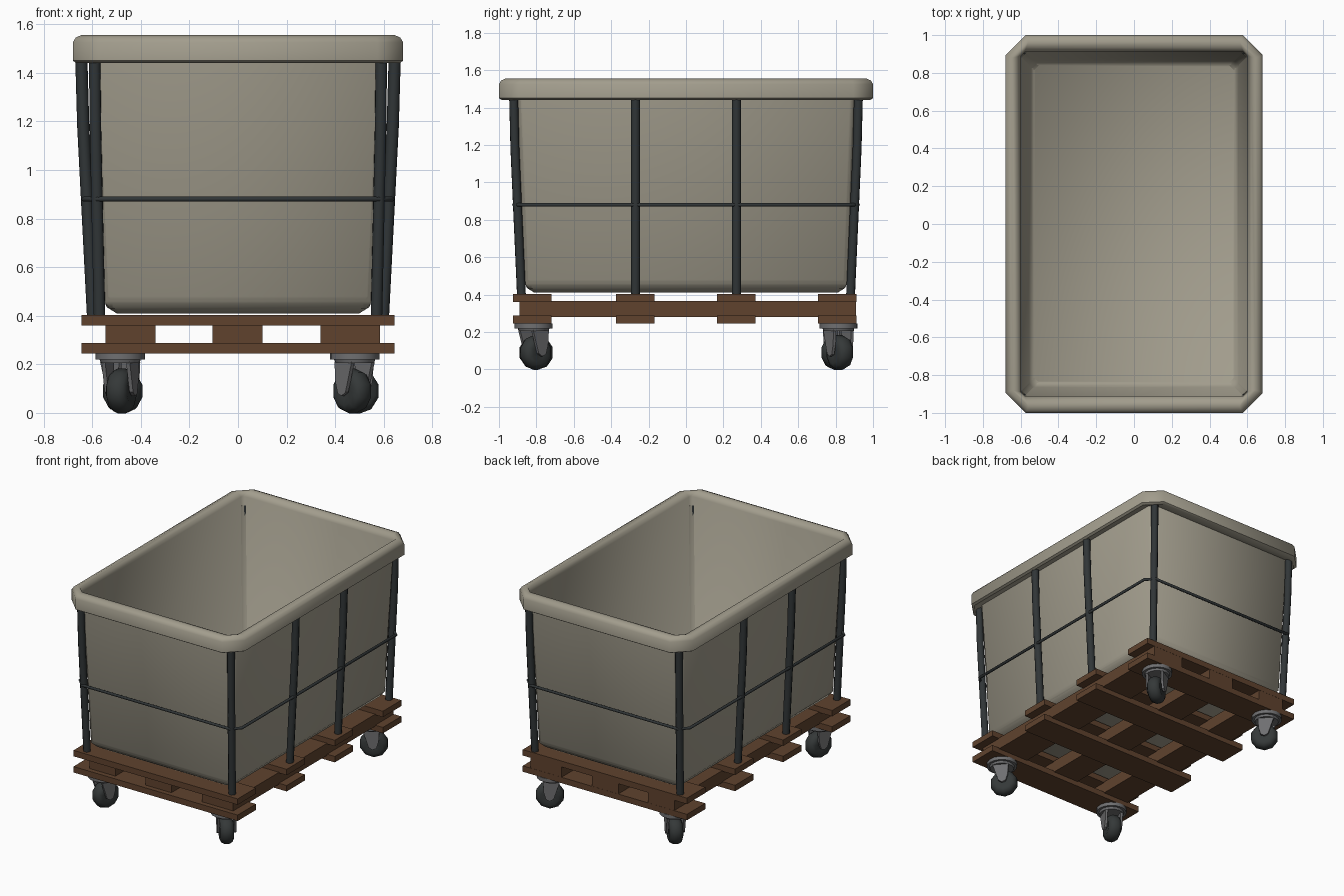
import bpy, bmesh, math
from mathutils import Matrix, Vector

if "Cube" in bpy.data.objects:
    bpy.data.objects.remove(bpy.data.objects["Cube"])


def material(name, rgb):
    m = bpy.data.materials.new(name)
    m.diffuse_color = (*rgb, 1)
    m.use_nodes = True
    m.node_tree.nodes["Principled BSDF"].inputs["Base Color"].default_value = m.diffuse_color
    return m


PLASTIC = material("beige plastic", (0.36, 0.335, 0.265))
WOOD = material("brown wood", (0.115, 0.055, 0.027))
DARK = material("dark metal", (0.03, 0.036, 0.038))
STEEL = material("grey steel", (0.16, 0.16, 0.165))
RUBBER = material("black rubber", (0.035, 0.04, 0.04))


def finish(name, bm, mat, smooth=None, matrix=None):
    bmesh.ops.recalc_face_normals(bm, faces=bm.faces)
    me = bpy.data.meshes.new(name)
    bm.to_mesh(me)
    bm.free()
    ob = bpy.data.objects.new(name, me)
    bpy.context.collection.objects.link(ob)
    me.materials.append(mat)
    if matrix:
        ob.matrix_world = matrix
    if smooth:
        bpy.ops.object.select_all(action='DESELECT')
        ob.select_set(True)
        bpy.context.view_layer.objects.active = ob
        bpy.ops.object.shade_smooth_by_angle(angle=math.radians(smooth))
    return ob


def box(name, x0, x1, y0, y1, z0, z1, mat):
    bm = bmesh.new()
    bmesh.ops.create_cube(bm, size=1)
    size = Matrix.Diagonal((x1 - x0, y1 - y0, z1 - z0, 1))
    centre = Matrix.Translation(((x0 + x1) / 2, (y0 + y1) / 2, (z0 + z1) / 2))
    bm.transform(centre @ size)
    return finish(name, bm, mat)


def octagon(hx, hy, c):
    return [(hx, -hy + c), (hx, hy - c), (hx - c, hy), (-hx + c, hy),
            (-hx, hy - c), (-hx, -hy + c), (-hx + c, -hy), (hx - c, -hy)]


def loft(bm, rings):
    """Skin a list of equal-length closed vertex rings."""
    for a, b in zip(rings, rings[1:]):
        n = len(a)
        for i in range(n):
            j = (i + 1) % n
            bm.faces.new((a[i], a[j], b[j], b[i]))


def lathe(name, profile, sides, mat, matrix, smooth=None):
    bm = bmesh.new()
    rings = [[bm.verts.new((r * math.cos(2 * math.pi * i / sides),
                            r * math.sin(2 * math.pi * i / sides), z))
              for i in range(sides)] for r, z in profile]
    loft(bm, rings)
    bm.faces.new(rings[0])
    bm.faces.new(rings[-1])
    return finish(name, bm, mat, smooth, matrix)


def tube(name, points, radius, mat, cyclic=False):
    cu = bpy.data.curves.new(name, 'CURVE')
    cu.dimensions = '3D'
    cu.bevel_depth = radius
    cu.bevel_resolution = 2
    cu.use_fill_caps = True
    sp = cu.splines.new('POLY')
    sp.points.add(len(points) - 1)
    for p, co in zip(sp.points, points):
        p.co = (*co, 1)
    sp.use_cyclic_u = cyclic
    ob = bpy.data.objects.new(name, cu)
    bpy.context.collection.objects.link(ob)
    cu.materials.append(mat)


# Tub: outer wall, rolled rim, inner wall and floor as one loft
bm = bmesh.new()
sections = [(0.50, 0.81, 0.03, 0.41), (0.54, 0.85, 0.03, 0.435), (0.56, 0.87, 0.03, 0.48),
            (0.607, 0.91, 0.035, 1.46), (0.665, 0.985, 0.10, 1.44),
            (0.68, 1.0, 0.105, 1.45), (0.68, 1.0, 0.105, 1.525),
            (0.668, 0.988, 0.10, 1.545), (0.645, 0.965, 0.085, 1.555),
            (0.62, 0.935, 0.05, 1.55), (0.60, 0.91, 0.02, 1.52),
            (0.555, 0.865, 0.008, 0.46), (0.53, 0.84, 0.008, 0.43)]
rings = [[bm.verts.new((x, y, z)) for x, y in octagon(hx, hy, c)] for hx, hy, c, z in sections]
loft(bm, rings)
bm.faces.new(rings[0])
bm.faces.new(rings[-1])
finish("tub", bm, PLASTIC, 50)

# Support posts, four per long side
for sx in (-1, 1):
    for sy in (-1, 1):
        tube("corner_post", [(sx * 0.57, sy * 0.88, 0.40), (sx * 0.587, sy * 0.915, 1.18),
                             (sx * 0.59, sy * 0.922, 1.46)], 0.025, DARK)
        tube("side_post", [(sx * 0.597, sy * 0.27, 0.40), (sx * 0.637, sy * 0.27, 1.18),
                           (sx * 0.645, sy * 0.27, 1.46)], 0.025, DARK)

# Rail around the middle
tube("middle_rail", [(x, y, 0.88) for x, y in octagon(0.635, 0.92, 0.055)], 0.01, DARK, True)

# Pallet boards and stringers
for y in (-0.822, -0.272, 0.268, 0.808):
    for z0, z1 in ((0.245, 0.287), (0.36, 0.402)):
        box("pallet_board", -0.645, 0.645, y - 0.103, y + 0.103, z0, z1, WOOD)
for x0, x1 in ((-0.545, -0.34), (-0.105, 0.10), (0.34, 0.585)):
    box("pallet_stringer", x0, x1, -0.89, 0.91, 0.28, 0.365, WOOD)


# Swivel casters
def caster(x, y, heading):
    base = Matrix.Translation((x, y, 0)) @ Matrix.Rotation(math.radians(heading), 4, 'Z')
    lathe("caster_plate", [(0.08, 0.205), (0.085, 0.22), (0.102, 0.22), (0.102, 0.246)],
          16, STEEL, base, 30)
    # fork cheeks
    for side in (-1, 1):
        bm = bmesh.new()
        outline = [(-0.055, 0.21), (0.055, 0.21), (0.05, 0.13), (0.035, 0.08),
                   (0.01, 0.07), (-0.015, 0.085)]
        pair = [[bm.verts.new((px, side * d, pz)) for px, pz in outline] for d in (0.046, 0.062)]
        loft(bm, pair)
        for ring in pair:
            bm.faces.new(ring)
        finish("caster_fork", bm, STEEL, matrix=base)
    # rounded tyre
    turn = base @ Matrix.Translation((0.015, 0, 0.09)) @ Matrix.Rotation(math.pi / 2, 4, 'X') \
        @ Matrix.Rotation(math.pi / 10, 4, 'Z')
    lathe("caster_wheel", [(0.03, -0.04), (0.06, -0.046), (0.082, -0.036), (0.093, -0.015),
                           (0.093, 0.015), (0.082, 0.036), (0.06, 0.046), (0.03, 0.04)],
          10, RUBBER, turn, 50)


caster(-0.485, -0.815, 70)
caster(0.48, -0.815, 130)
caster(0.48, 0.815, 30)
caster(-0.485, 0.815, -45)
